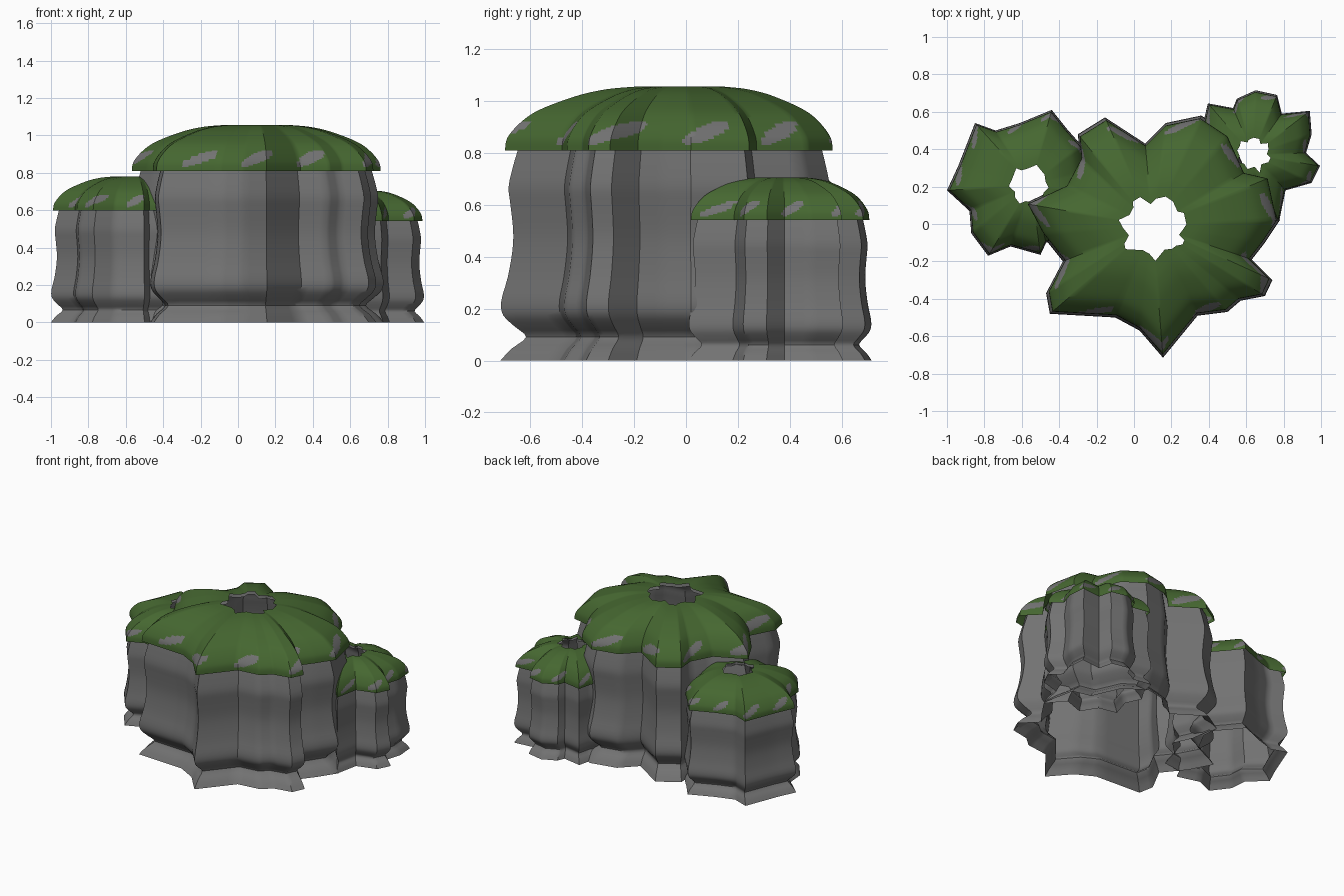
import bpy, bmesh, math

if "Cube" in bpy.data.objects:
    bpy.data.objects.remove(bpy.data.objects["Cube"])


def material(name, rgb):
    m = bpy.data.materials.new(name)
    m.diffuse_color = (*rgb, 1)
    m.use_nodes = True
    m.node_tree.nodes["Principled BSDF"].inputs["Base Color"].default_value = m.diffuse_color
    return m


stone = material("grey stone", (0.17, 0.17, 0.17))
moss = material("green moss", (0.06, 0.135, 0.03))

# Profiles as (radius factor, height) for a rock of height 1.055
BODY = [(1.0, 0), (0.94, 0.045), (0.86, 0.09), (0.92, 0.13), (0.985, 0.175), (0.995, 0.23),
        (0.96, 0.32), (0.935, 0.42), (0.93, 0.5), (0.945, 0.6), (0.955, 0.67),
        (0.93, 0.75), (0.905, 0.81), (0.88, 0.87), (0.8, 0.92), (0.7, 0.965),
        (0.54, 1.0), (0.40, 1.02), (0.28, 1.03)]
CAP = [(0.975, 0.81), (0.96, 0.86), (0.885, 0.92), (0.78, 0.968), (0.58, 1.02),
       (0.42, 1.045), (0.265, 1.055)]


def smooth_profile(pts, n):
    """Catmull-Rom curve through the profile points."""
    ext = [pts[0]] + pts + [pts[-1]]
    out = []
    for i in range(1, len(ext) - 2):
        a, b, c, d = ext[i - 1:i + 3]
        for k in range(n):
            t = k / n
            out.append(tuple(0.5 * (2 * q + (r - p) * t + (2 * p - 5 * q + 4 * r - s) * t * t
                                    + (3 * q - p - 3 * r + s) * t ** 3)
                             for p, q, r, s in zip(a, b, c, d)))
    return out + [pts[-1]]


def loft(name, outline, centre, height, profile, n, mats, per_edge):
    """Scale the star outline along a profile; both ends stay open."""
    cx, cy = centre
    pts = sorted(outline, key=lambda p: math.atan2(p[1] - cy, p[0] - cx))
    ring = []
    for i, p in enumerate(pts):
        q = pts[(i + 1) % len(pts)]
        for k in range(per_edge):
            t = k / per_edge
            ring.append((p[0] + (q[0] - p[0]) * t - cx, p[1] + (q[1] - p[1]) * t - cy))
    hs = height / 1.055
    bm = bmesh.new()
    rows = [[bm.verts.new((cx + x * s, cy + y * s, z * hs)) for x, y in ring]
            for s, z in smooth_profile(profile, n)]
    m = len(ring)
    for lo, hi in zip(rows, rows[1:]):
        for i in range(m):
            j = (i + 1) % m
            f = bm.faces.new((lo[i], lo[j], hi[j], hi[i]))
            # slanted patches of bare stone near the cap rim
            if len(mats) > 1:
                c = f.calc_center_median()
                u = math.atan2(c.y - cy, c.x - cx) / (2 * math.pi) * 11 + 0.25
                v = (c.z / hs - 0.878) / 0.045
                du = (u % 1 - 0.5 - 0.2 * v) / 0.17
                if du * du + v * v < 1:
                    f.material_index = 1
    me = bpy.data.meshes.new(name)
    bm.to_mesh(me)
    bm.free()
    for mt in mats:
        me.materials.append(mt)
    ob = bpy.data.objects.new(name, me)
    bpy.context.collection.objects.link(ob)
    bpy.ops.object.select_all(action='DESELECT')
    ob.select_set(True)
    bpy.context.view_layer.objects.active = ob
    bpy.ops.object.shade_smooth_by_angle(angle=math.radians(40))


# Base outline, centre and height of each rock
MAIN = [(0.155, -0.715), (0.34, -0.49), (0.5, -0.47), (0.57, -0.41), (0.7, -0.385),
        (0.74, -0.3), (0.63, -0.19), (0.7, -0.1), (0.78, 0.02), (0.73, 0.25),
        (0.6, 0.28), (0.51, 0.48), (0.36, 0.58), (0.17, 0.54), (0.06, 0.43),
        (-0.155, 0.57), (-0.3, 0.48), (-0.29, 0.36), (-0.37, 0.21), (-0.585, 0.11),
        (-0.5, -0.05), (-0.38, -0.2), (-0.47, -0.37), (-0.45, -0.48), (-0.1, -0.5),
        (0.03, -0.57)]
LEFT = [(-1.0, 0.18), (-0.94, 0.31), (-0.85, 0.54), (-0.74, 0.5), (-0.61, 0.54),
        (-0.44, 0.61), (-0.36, 0.51), (-0.28, 0.42), (-0.26, 0.28), (-0.2, 0.15),
        (-0.3, 0.05), (-0.33, -0.08), (-0.47, -0.1), (-0.5, -0.165), (-0.66, -0.12),
        (-0.78, -0.17), (-0.87, -0.05), (-0.88, 0.07)]
RIGHT = [(0.995, 0.31), (0.92, 0.38), (0.95, 0.48), (0.94, 0.605), (0.79, 0.59),
         (0.765, 0.69), (0.65, 0.715), (0.55, 0.67), (0.53, 0.62), (0.395, 0.645),
         (0.37, 0.54), (0.32, 0.46), (0.37, 0.35), (0.33, 0.22), (0.46, 0.19),
         (0.53, 0.08), (0.67, 0.13), (0.775, 0.01), (0.81, 0.18), (0.95, 0.22)]

for label, outline, centre, height in (("main", MAIN, (0.1, -0.01), 1.055),
                                       ("left", LEFT, (-0.55, 0.21), 0.78),
                                       ("right", RIGHT, (0.635, 0.37), 0.705)):
    loft(label + "_rock", outline, centre, height, BODY, 3, [stone], 4)
    loft(label + "_moss_cap", outline, centre, height, CAP, 8, [moss, stone], 10)
